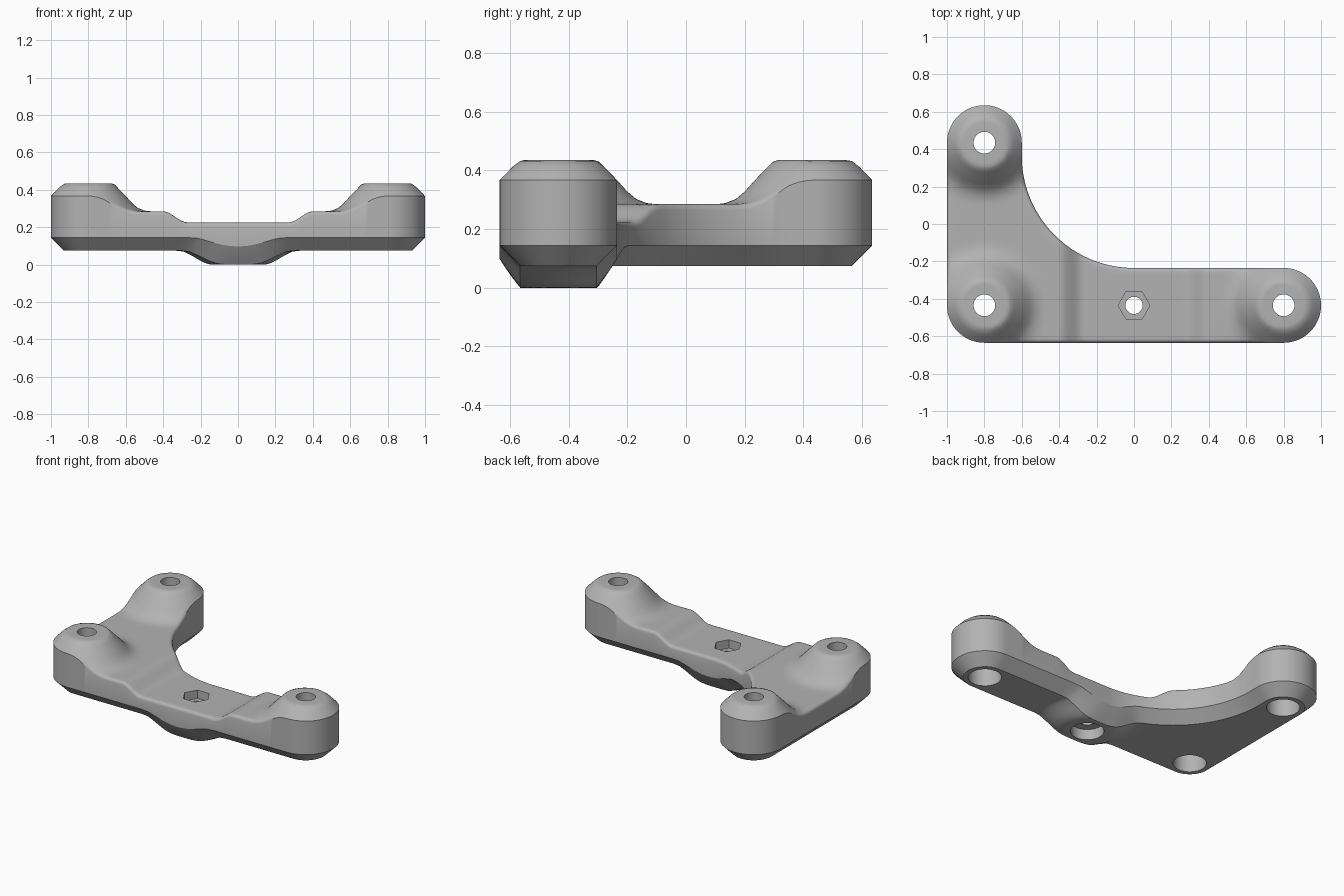
import bpy, bmesh, math
from mathutils import Vector, Matrix, kdtree
from mathutils.geometry import delaunay_2d_cdt

if "Cube" in bpy.data.objects:
    bpy.data.objects.remove(bpy.data.objects["Cube"])

grey = bpy.data.materials.new("plain grey")
grey.use_nodes = True
COLOUR = (0.45, 0.45, 0.45, 1)
grey.diffuse_color = COLOUR
grey.node_tree.nodes["Principled BSDF"].inputs["Base Color"].default_value = COLOUR

BOSSES = [(-0.8, -0.435), (0.8, -0.435), (-0.8, 0.435)]
CENTRE = (0, -0.435)
# Radius / height profiles of the raised bosses and the lower centre pad
BOSS = [(0.122, 0.435), (0.14, 0.429), (0.2, 0.367), (0.235, 0.328),
        (0.265, 0.303), (0.3, 0.289), (0.34, 0.284)]
PAD = [(0.14, 0), (0.17, 0.006), (0.2, 0.02), (0.25, 0.05), (0.29, 0.07), (0.33, 0.075)]
# Outline arcs: centre x, centre y, radius, start angle, end angle
ARCS = [(-0.8, -0.435, 0.2, 180, 270), (0.8, -0.435, 0.2, 270, 450),
        (0, 0.365, 0.6, 270, 180), (-0.8, 0.435, 0.2, 0, 180)]
GAPS = [80, 40, 4, 44]


def lookup(table, r):
    if r <= table[0][0]:
        return table[0][1]
    for (r0, z0), (r1, z1) in zip(table, table[1:]):
        if r <= r1:
            return z0 + (z1 - z0) * (r - r0) / (r1 - r0)
    return table[-1][1]


def smooth(t):
    t = max(0, min(1, t))
    return t * t * (3 - 2 * t)


def outline(inset):
    """L-shaped outline, moved inwards by the inset."""
    arcs = []
    for cx, cy, r, a0, a1 in ARCS:
        rr = r - inset if a1 > a0 else r + inset
        n = max(2, round(abs(a1 - a0) / 180 * math.pi * r / 0.018))
        angles = [math.radians(a0 + (a1 - a0) * i / n) for i in range(n + 1)]
        arcs.append([Vector((cx + rr * math.cos(a), cy + rr * math.sin(a))) for a in angles])
    pts = []
    for i, arc in enumerate(arcs):
        pts += arc
        nxt = arcs[(i + 1) % len(arcs)][0]
        pts += [arc[-1].lerp(nxt, k / GAPS[i]) for k in range(1, GAPS[i])]
    return pts


rim = outline(0)
tree = kdtree.KDTree(len(rim))
for i, p in enumerate(rim):
    tree.insert((p.x, p.y, 0), i)
tree.balance()


def rim_distance(x, y):
    return tree.find((x, y, 0))[2]


def inside(x, y):
    """Inside the L and clear of the edge rings."""
    if not (-1 < x < 1 and -0.635 < y < 0.635) or rim_distance(x, y) < 0.08:
        return False
    if y < -0.235:
        return True
    if x < -0.6:
        return True
    return x < 0 and y < 0.365 and math.hypot(x, y - 0.365) > 0.6


def top_z(x, y):
    base = 0.225 + 0.06 * smooth((abs(x) - 0.27) / 0.13)
    r = min(math.hypot(x - a, y - b) for a, b in BOSSES)
    z = max(base, lookup(BOSS, r)) if r < 0.34 else base
    d = min(0.02, rim_distance(x, y))
    fillet = 0.02 - math.sqrt(max(0, 0.0004 - (0.02 - d) ** 2))
    return z - fillet * max(0, 1 - (z - base) / 0.06)


def bottom_z(x, y):
    z = lookup(PAD, math.hypot(x - CENTRE[0], y - CENTRE[1]))
    return z + max(0, 0.07 - rim_distance(x, y)) * (1.15 - 2 * z)


# Plan layout: edge rings, circles round each boss, and a grid between them
points = list(rim)
for inset in (0.003, 0.008, 0.014, 0.02, 0.045, 0.07):
    points += outline(inset)
for bx, by in BOSSES:
    for r in (0.11, 0.122, 0.131, 0.14, 0.16, 0.18, 0.2, 0.218, 0.235, 0.25,
              0.265, 0.282, 0.3, 0.32, 0.34):
        for k in range(72):
            a = math.tau * k / 72
            x, y = bx + r * math.cos(a), by + r * math.sin(a)
            if inside(x, y):
                points.append(Vector((x, y)))
STEP = 0.018
for i in range(-56, 57):
    for j in range(-36, 37):
        x, y = i * STEP, j * STEP
        if inside(x, y) and all(math.hypot(x - a, y - b) > 0.35 for a, b in BOSSES):
            points.append(Vector((x, y)))

result = delaunay_2d_cdt(points, [], [list(range(len(rim)))], 1, 1e-5)
plan, tris = result[0], result[2]

# Bracket body: top skin, bottom skin and the wall that joins them
bm = bmesh.new()
top = [bm.verts.new((p.x, p.y, top_z(p.x, p.y))) for p in plan]
low = [bm.verts.new((p.x, p.y, bottom_z(p.x, p.y))) for p in plan]
sides = set()
for t in tris:
    a, b, c = t
    if (plan[b] - plan[a]).cross(plan[c] - plan[a]) < 0:
        b, c = c, b
    bm.faces.new((top[a], top[b], top[c]))
    bm.faces.new((low[c], low[b], low[a]))
    sides |= {(a, b), (b, c), (c, a)}
for a, b in sides:
    if (b, a) not in sides:
        bm.faces.new((low[a], low[b], top[b], top[a]))
bmesh.ops.delete(bm, geom=[v for v in bm.verts if not v.link_faces], context='VERTS')
mesh = bpy.data.meshes.new("bracket_body")
bm.to_mesh(mesh)
bm.free()
mesh.materials.append(grey)
body = bpy.data.objects.new("bracket_body", mesh)
bpy.context.collection.objects.link(body)


def cut(x, y, radius, z0, z1, sides=48):
    """Cut an upright round or six-sided hole."""
    cb = bmesh.new()
    bmesh.ops.create_cone(cb, cap_ends=True, segments=sides, radius1=radius, radius2=radius,
                          depth=z1 - z0, matrix=Matrix.Translation((x, y, (z0 + z1) / 2))
                          @ Matrix.Rotation(math.pi / 2, 4, 'Z'))
    cm = bpy.data.meshes.new("hole_cutter")
    cb.to_mesh(cm)
    cb.free()
    cm.materials.append(grey)
    cutter = bpy.data.objects.new("hole_cutter", cm)
    cutter.hide_render = True
    bpy.context.collection.objects.link(cutter)
    mod = body.modifiers.new("hole", 'BOOLEAN')
    mod.operation, mod.solver, mod.object = 'DIFFERENCE', 'EXACT', cutter
    bpy.ops.object.modifier_apply(modifier=mod.name)
    bpy.data.objects.remove(cutter)


bpy.ops.object.select_all(action='DESELECT')
bpy.context.view_layer.objects.active = body
body.select_set(True)

# Boss bolt holes with wide recesses below
for bx, by in BOSSES:
    cut(bx, by, 0.1, -0.2, 0.3)
    cut(bx, by, 0.058, 0.2, 0.7)
# Centre hole with a nut pocket above and a round recess below
cut(*CENTRE, 0.1, -0.2, 0.07)
cut(*CENTRE, 0.085, 0.17, 0.6, 6)
cut(*CENTRE, 0.046, -0.1, 0.5)

bpy.ops.object.shade_smooth_by_angle(angle=math.radians(30))
